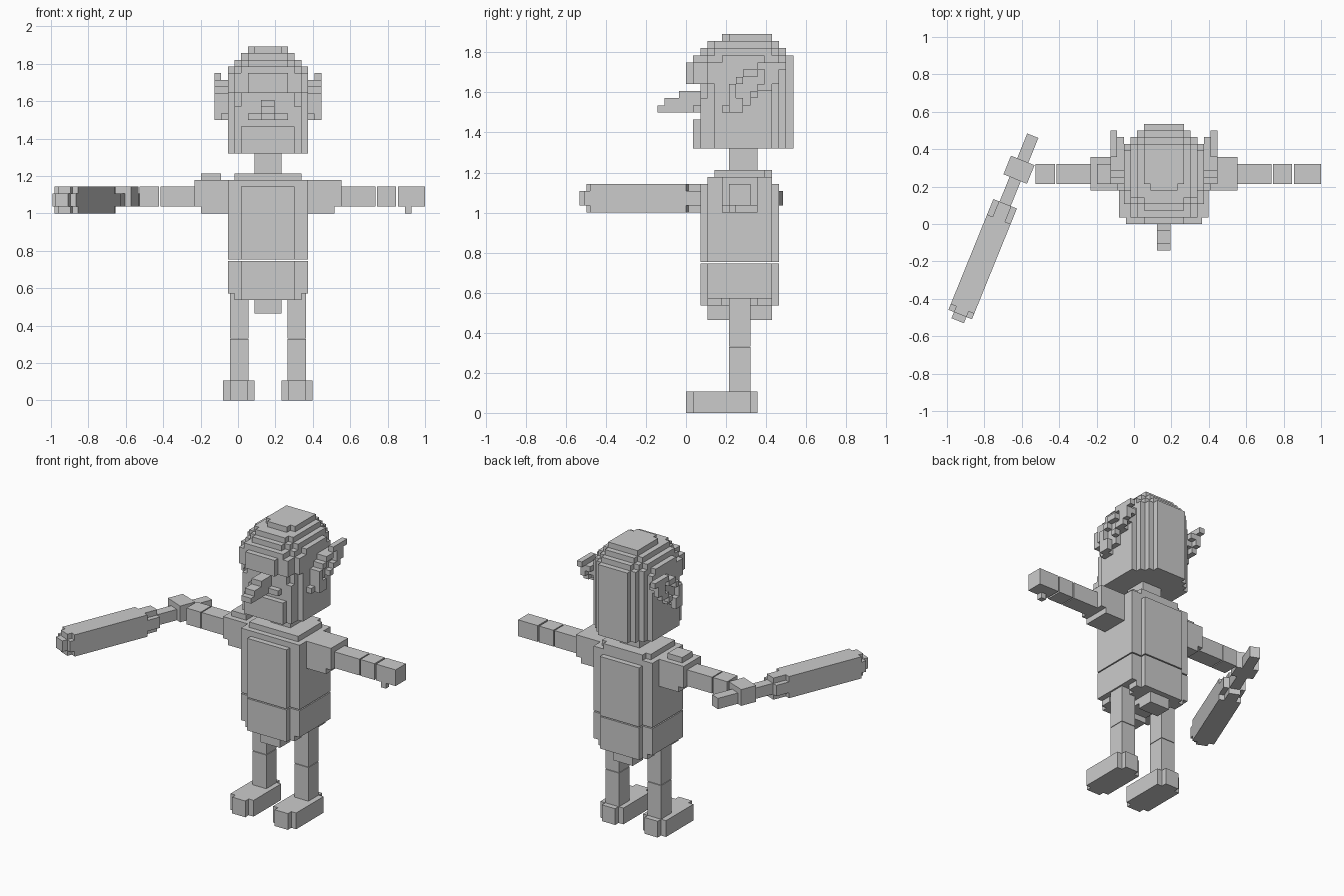
import bpy, bmesh, math
from mathutils import Matrix, Vector

if "Cube" in bpy.data.objects:
    bpy.data.objects.remove(bpy.data.objects["Cube"])

V = 0.0357          # edge of one block
CX = 0.16           # body axis

gray = bpy.data.materials.new("plain gray")
gray.use_nodes = True
color = (0.6, 0.6, 0.6, 1)
gray.diffuse_color = color
gray.node_tree.nodes["Principled BSDF"].inputs["Base Color"].default_value = color

BODY = Matrix.Translation((CX, 0, 0)) @ Matrix.Scale(V, 4)


def part(name, boxes, frame=BODY):
    """One object from boxes (x0, x1, y0, y1, z0, z1) in block units."""
    bm = bmesh.new()
    for x0, x1, y0, y1, z0, z1 in boxes:
        mid = Vector((x0 + x1, y0 + y1, z0 + z1)) / 2
        size = Matrix.Diagonal((x1 - x0, y1 - y0, z1 - z0, 1))
        bmesh.ops.create_cube(bm, size=1, matrix=frame @ Matrix.Translation(mid) @ size)
    mesh = bpy.data.meshes.new(name)
    bm.to_mesh(mesh)
    bm.free()
    mesh.materials.append(gray)
    obj = bpy.data.objects.new(name, mesh)
    bpy.context.collection.objects.link(obj)
    return obj


def layer(z0, z1, steps):
    """Rounded slab: each step is (half width, front, back)."""
    return [(-w, w, f, b, z0, z1) for w, f, b in steps]


def mirror(boxes, side):
    return [(min(side * a, side * b), max(side * a, side * b), *rest) for a, b, *rest in boxes]


# Head: jaw, face, brow and stepped crown
part("jaw", layer(37, 41, [(6, 4, 12), (5, 2, 13), (4, 1, 14), (3, 1, 15)]))
part("face", layer(41, 46, [(6, 4, 12), (5, 3, 13), (4, 2, 14), (3, 2, 15)]))
part("brow", layer(46, 49, [(6, 3, 12), (5, 1, 13), (4, 1, 14), (3, 0, 15)]))
part("crown",
     layer(49, 50, [(6, 5, 11), (5, 3, 13), (4, 1, 14), (3, 1, 15)])
     + layer(50, 51, [(5, 4, 12), (4, 3, 13), (3, 2, 14)])
     + layer(51, 52, [(4, 4, 12), (3, 3, 13)])
     + layer(52, 53, [(3, 6, 12), (2, 5, 12)]))
part("nose", [(-1, 1, -4, 2, 42, 43), (-1, 1, -3, 2, 43, 44), (-1, 1, -1, 2, 44, 45)])
part("cheeks", [b for s in (-1, 1) for b in mirror([(1, 3, 1, 3, 42, 43), (3, 5, 2, 5, 41, 44)], s)])

# Ears sweep up and back
for side, label in ((1, "left"), (-1, "right")):
    part(label + "_ear", mirror([
        (6, 7, 5, 7, 42, 43), (6, 7, 6, 9, 43, 45), (6, 7, 6, 11, 45, 46),
        (6, 7, 7, 12, 46, 47), (6, 7, 8, 13, 47, 48),
        (7, 8, 6, 8, 42, 44), (7, 8, 6, 7, 44, 46), (7, 8, 7, 8, 46, 47),
        (7, 8, 8, 10, 47, 48), (7, 8, 9, 10, 44, 45), (7, 8, 10, 12, 45, 46),
        (7, 8, 11, 13, 46, 48), (7, 8, 10, 14, 48, 49)], side))

# Trunk
part("neck", [(-2, 2, 6, 10, 34, 37)])
part("chest", layer(21.1, 32, [(6, 3, 12), (4, 2, 13)])
     + layer(32, 33, [(6, 3, 12)]) + layer(33, 34, [(5, 4, 11), (4, 4, 12)]))
part("waist", layer(16, 20.9, [(6, 3, 12), (4, 2, 13)])
     + layer(15, 16, [(4, 2, 13), (5, 3, 5), (5, 10, 12)])
     + layer(13, 15, [(2, 3, 6), (2, 9, 12)])
     + layer(14, 15, [(2, 6, 9)]))

# Limbs
for side, label in ((1, "left"), (-1, "right")):
    part(label + "_shoulder", mirror([(6, 10, 5, 10, 28, 33), (10, 11, 5, 10, 29, 33)], side))
    part(label + "_upper_arm", mirror([(11, 16.1, 6, 9, 29, 32)], side))
    part(label + "_forearm", mirror([(16.3, 19.2, 6, 9, 29, 32)], side))
    part(label + "_thigh", mirror([(2.9, 5.7, 6, 9, 9.3, 16)], side))
    part(label + "_shin", mirror([(2.9, 5.7, 6, 9, 3, 9.2)], side))
    part(label + "_boot", mirror([(2, 6.7, 1, 9, 0, 3), (3, 5.7, 0, 10, 0, 3)], side))
part("left_hand", [(19.5, 23.5, 6, 9, 29, 32), (20.5, 21.5, 6, 7, 28, 29)])
part("right_shoulder_pad", [(-10, -7, 6, 9, 33, 34)])

# Club held in the right hand, pointing forward and outward
grip = (Matrix.Translation((-0.615, 0.29, 30 * V))
        @ Matrix.Rotation(math.radians(-112.1), 4, "Z") @ Matrix.Scale(V, 4))
part("right_hand", [(-1.5, 1.5, -1.9, 1.9, -1, 2)], grip)
part("club_handle", [(-5.5, 6, -0.9, 0.9, -1, 1)], grip)
part("club_collar", [(5.5, 8.5, -1.9, 1.9, -1, 1), (5.5, 8.5, -1, 1, -2, 2)], grip)
part("club_head", [(8, 23.4, -1.9, 1.9, -1, 1), (8, 22.5, -1.9, 1.9, -2, 2),
                   (22, 23.4, -1, 1, -2, 2), (23, 24.4, -1, 1, -1, 1)], grip)
